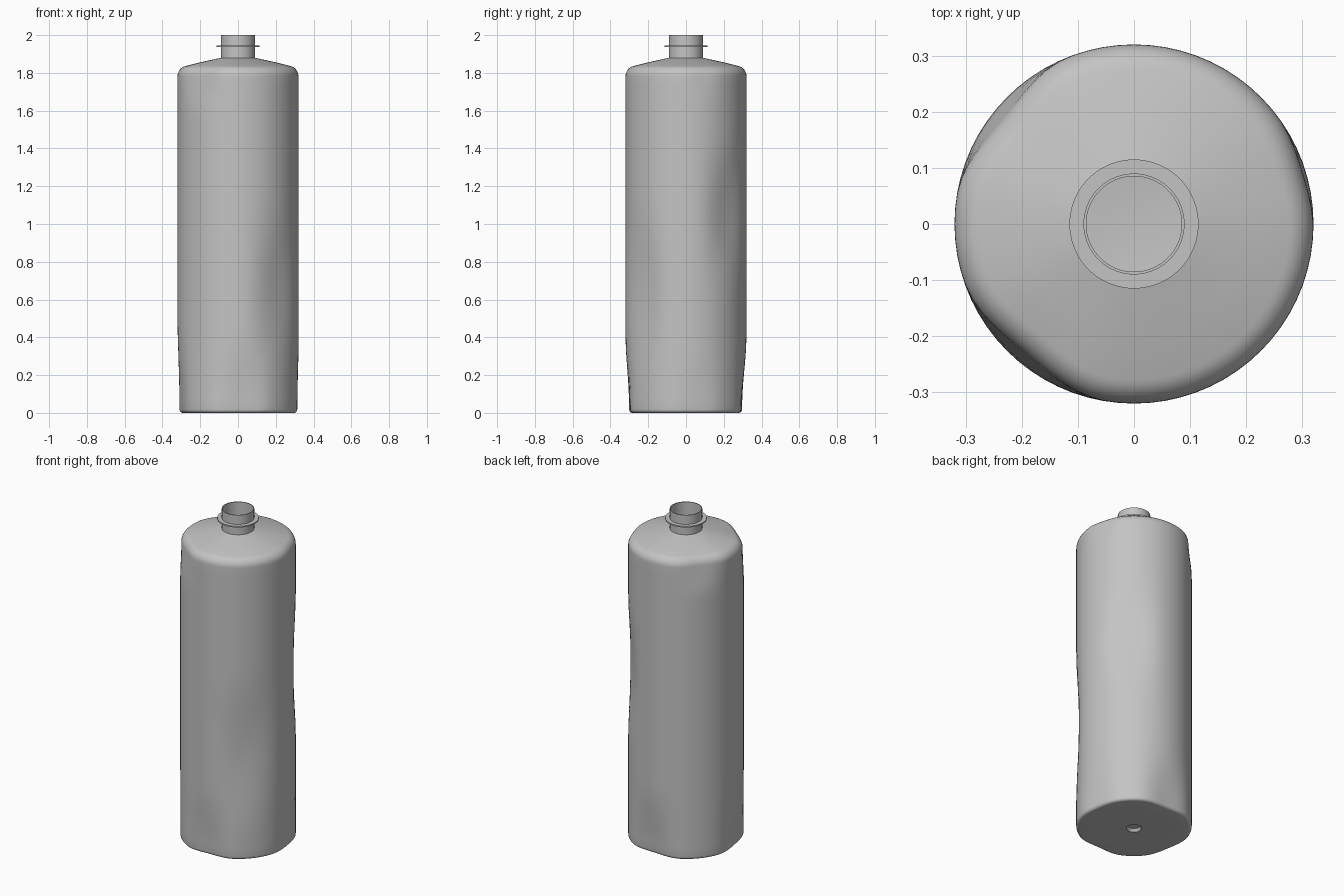
import bpy, bmesh, math

cube = bpy.data.objects.get("Cube")
if cube:
    bpy.data.objects.remove(cube)

SIDES = 72

grey = bpy.data.materials.new("matte_grey")
grey.use_nodes = True
grey.diffuse_color = (0.55, 0.55, 0.55, 1)
grey.node_tree.nodes["Principled BSDF"].inputs["Base Color"].default_value = (0.55, 0.55, 0.55, 1)

# Shallow dents: angle in degrees, height, depth, half width in degrees, half height
DENTS = [
    (141, 1.82, 0.022, 30, 0.22),
    (230, 1.82, 0.020, 32, 0.25),
    (17, 1.80, 0.006, 20, 0.15),
    (45, 1.05, 0.022, 34, 0.45),
    (312, 0.65, 0.020, 36, 0.50),
    (88, 0.0, 0.026, 34, 0.42),
    (272, 0.0, 0.022, 30, 0.42),
    (190, 0.0, 0.018, 32, 0.50),
    (8, 0.0, 0.010, 26, 0.35),
]


def bump(t):
    return 0.5 + 0.5 * math.cos(math.pi * min(1, abs(t)))


def dented(r, angle, z):
    """Radius after the dents; the neck and base centre stay round."""
    depth = 0
    for a, h, d, wide, tall in DENTS:
        turn = (math.degrees(angle) - a + 180) % 360 - 180
        depth += d * bump(turn / wide) * bump((z - h) / tall)
    return r - depth * max(0, min(1, (r - 0.12) / 0.17))


def lathe(name, profile, closed=False):
    bm = bmesh.new()
    rings = []
    for r, z in profile:
        if r == 0:
            rings.append([bm.verts.new((0, 0, z))] * SIDES)
            continue
        ring = []
        for i in range(SIDES):
            a = math.tau * i / SIDES
            q = dented(r, a, z)
            ring.append(bm.verts.new((q * math.cos(a), q * math.sin(a), z)))
        rings.append(ring)
    pairs = list(zip(rings, rings[1:]))
    if closed:
        pairs.append((rings[-1], rings[0]))
    for low, high in pairs:
        for i in range(SIDES):
            j = (i + 1) % SIDES
            corners = dict.fromkeys((low[i], low[j], high[j], high[i]))
            bm.faces.new(list(corners))
    bmesh.ops.recalc_face_normals(bm, faces=bm.faces)
    mesh = bpy.data.meshes.new(name)
    bm.to_mesh(mesh)
    bm.free()
    mesh.materials.append(grey)
    obj = bpy.data.objects.new(name, mesh)
    bpy.context.collection.objects.link(obj)
    bpy.ops.object.select_all(action='DESELECT')
    obj.select_set(True)
    bpy.context.view_layer.objects.active = obj
    bpy.ops.object.shade_smooth_by_angle(angle=math.radians(35))
    return obj


def arc(cr, cz, radius, start, end, steps):
    turns = [math.radians(start + (end - start) * k / steps) for k in range(steps + 1)]
    return [(cr + radius * math.cos(t), cz + radius * math.sin(t)) for t in turns]


def wall(r, low, high, steps):
    return [(r, low + (high - low) * k / steps) for k in range(1, steps)]


# Base with a small centre dimple and a rounded foot
base = [(0, 0.018), (0.03, 0.016), (0.042, 0), (0.12, 0), (0.22, 0)]
foot = arc(0.302, 0.018, 0.018, -90, 0, 5)
# Rounded shoulder running into a shallow cone and the neck
shoulder = arc(0.265, 1.783, 0.055, 0, 77, 8)
neck = [(0.2, 1.856), (0.09, 1.88), (0.09, 2.0), (0.085, 2.0), (0.085, 1.872)]
outer = base + foot + wall(0.32, 0.018, 1.783, 36) + shoulder + neck
# Thin inner lining
inner = [(0.2, 1.846)] + arc(0.262, 1.78, 0.048, 77, 0, 5)
inner += wall(0.31, 1.78, 0.04, 36) + [(0.31, 0.04), (0.285, 0.026), (0, 0.026)]
lathe("bottle_body", outer + inner)

# Thin collar around the neck
lathe("neck_ring", [(0.087, 1.936), (0.115, 1.936), (0.115, 1.944), (0.087, 1.944)], closed=True)
